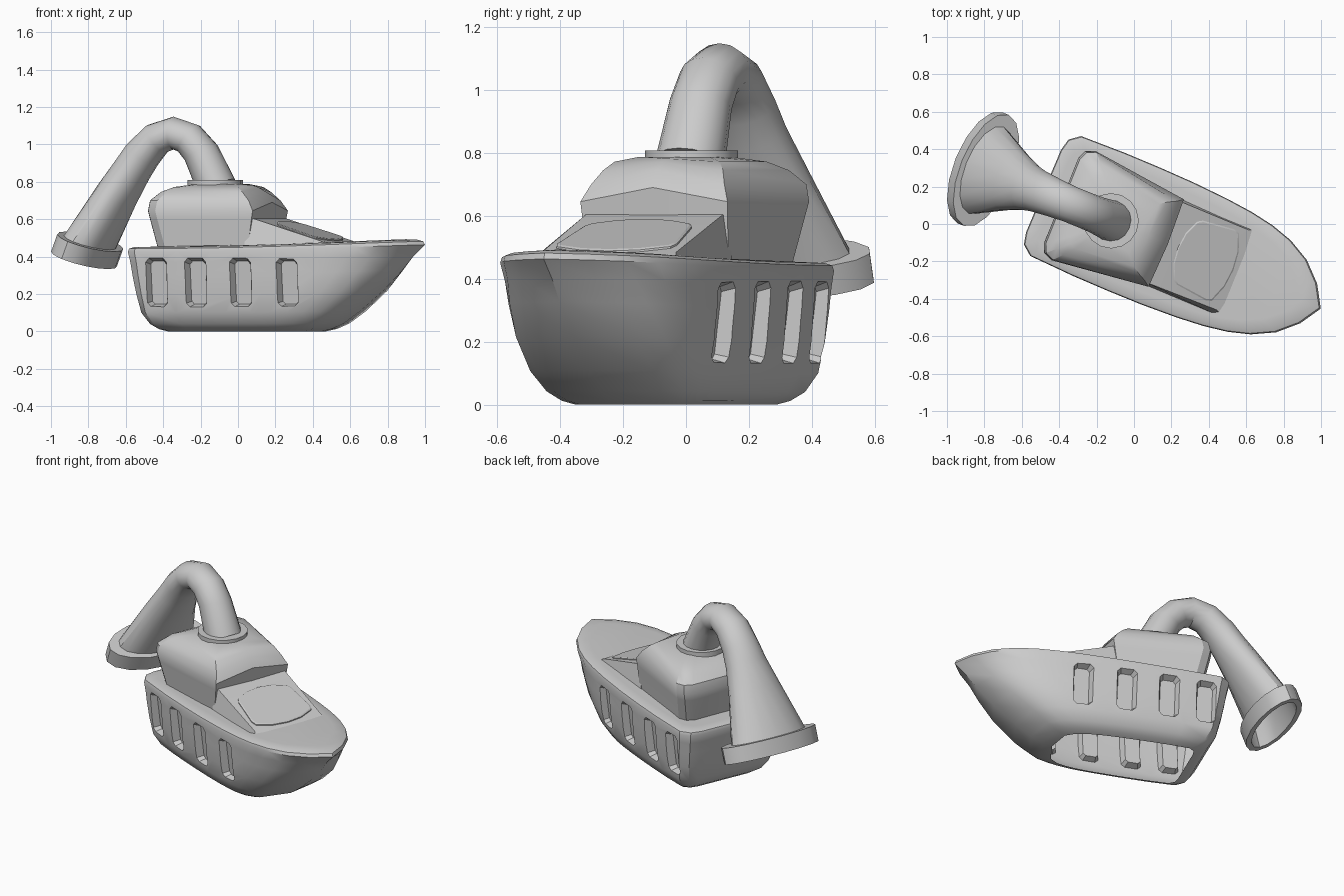
import bpy, bmesh, math
from mathutils import Matrix, Vector

if "Cube" in bpy.data.objects:
    bpy.data.objects.remove(bpy.data.objects["Cube"])

# Parts are built along the boat axis (x = bow, y = side), then turned into place
PLACE = Matrix.Rotation(math.radians(-22), 4, 'Z') @ Matrix.Translation((0, -0.03, 0))
HULL_PLACE = Matrix.Rotation(math.radians(-23), 4, 'Z') @ Matrix.Translation((0.006, -0.026, 0))


def finish(name, bm, angle=32, place=PLACE):
    bmesh.ops.recalc_face_normals(bm, faces=bm.faces[:])
    me = bpy.data.meshes.new(name)
    bm.to_mesh(me)
    bm.free()
    ob = bpy.data.objects.new(name, me)
    bpy.context.collection.objects.link(ob)
    ob.matrix_world = place
    if angle:
        bpy.ops.object.select_all(action='DESELECT')
        ob.select_set(True)
        bpy.context.view_layer.objects.active = ob
        bpy.ops.object.shade_smooth_by_angle(angle=math.radians(angle))
    return ob


def loft(rings, bm=None, caps=(True, True)):
    bm = bm or bmesh.new()
    loops = [[bm.verts.new(p) for p in r] for r in rings]
    n = len(loops[0])
    for a, b in zip(loops, loops[1:]):
        for i in range(n):
            j = (i + 1) % n
            bm.faces.new((a[i], a[j], b[j], b[i]))
    if caps[0]:
        bm.faces.new(loops[0][::-1])
    if caps[1]:
        bm.faces.new(loops[-1])
    return bm


def mirrored(half):
    # half runs from the rear centre to the front centre on the +y side
    return half + [(x, -y, z) for x, y, z in reversed(half[1:-1])]


# Hull: one plan outline, scaled level by level, with a blunter bow lower down
PLAN = [(-.52, 0), (-.52, .24), (-.505, .305), (-.45, .348), (-.2, .357), (0, .358), (.2, .355),
        (.4, .345), (.55, .331), (.68, .309), (.8, .273), (.92, .21), (1.02, .115), (1.09, 0)]


def hull_ring(z, stern, bow, width, power):
    half = []
    for x, y in PLAN:
        f = (x + .52) / 1.61
        k = (y / .358) ** (power if x > 0 else 1)
        half.append((stern + f * (bow - stern), width * k, z * (1 + .09 * f * f)))
    return mirrored(half)


LEVELS = [(0, -.33, .49, .22, .38), (.012, -.37, .55, .255, .38), (.04, -.41, .62, .292, .40),
          (.1, -.45, .715, .324, .43), (.2, -.475, .85, .34, .53), (.3, -.495, .96, .349, .72),
          (.37, -.507, 1.025, .353, .88), (.425, -.52, 1.09, .358, 1), (.442, -.515, 1.08, .354, 1),
          (.450, -.495, 1.045, .334, 1), (.452, -.46, .98, .295, 1)]
hull = finish("hull_solid", loft([hull_ring(*l) for l in LEVELS]), None, HULL_PLACE)

# Side window recesses: tapered octagonal cutters
bm = bmesh.new()


def octagon(cx, w, h, c):
    pts = [(w, h - c), (w - c, h), (c - w, h), (-w, h - c), (-w, c - h), (c - w, -h), (w - c, -h), (w, c - h)]
    return [(cx + x, .26 + z) for x, z in pts]


for cx, inner in ((-.345, .295), (-.115, .30), (.145, .30), (.41, .288)):
    for s in (1, -1):
        u = cx - .012 if s > 0 else cx + .02
        back = [(x, s * (inner + .12 * (z - .26)), z) for x, z in octagon(u, .046, .115, .016)]
        front = [(x, s * .40, z) for x, z in octagon(u, .08, .152, .026)]
        loft([back, front], bm)
cutter = finish("window_cutter", bm, None, HULL_PLACE)
mod = hull.modifiers.new("windows", 'BOOLEAN')
mod.operation, mod.solver, mod.object = 'DIFFERENCE', 'EXACT', cutter
bpy.context.view_layer.update()
bm = bmesh.new()
bm.from_mesh(hull.evaluated_get(bpy.context.evaluated_depsgraph_get()).to_mesh())
# Open underside
bottom = [f for f in bm.faces if f.calc_center_median().z < .002 and abs(f.normal.z) > .9]
bmesh.ops.delete(bm, geom=bottom, context='FACES')
bpy.data.objects.remove(hull)
bpy.data.objects.remove(cutter)
finish("hull", bm, 32, HULL_PLACE)


# Cabin with a peaked visor edge at the front
def cabin_ring(z, rear, front, wr, wf, peak, r):
    return mirrored([(rear, 0, z), (rear, wr - r, z), (rear + r * .3, wr - r * .3, z),
                     (rear + r, wr, z), (front, wf, z), (front + .01, 0, z + peak)])


finish("cabin", loft([
    cabin_ring(.43, -.365, .165, .27, .242, 0, .07),
    cabin_ring(.60, -.40, .190, .305, .249, .02, .07),
    cabin_ring(.645, -.408, .198, .315, .252, .045, .07),
    cabin_ring(.70, -.398, .165, .31, .228, .045, .07),
    cabin_ring(.745, -.35, .12, .265, .205, .025, .06),
    cabin_ring(.772, -.29, .085, .21, .18, .01, .05),
    cabin_ring(.787, -.20, .03, .12, .12, 0, .04)]), 26)


# Sloping windscreen housing in front of the cabin
def slope(x):
    return .605 - .31 * (x - .19)


base = mirrored([(.15, 0, .44), (.15, .25, .44), (.66, .258, .44), (.72, 0, .44)])
top = mirrored([(x, y, slope(x)) for x, y in [(.15, 0), (.15, .235), (.58, .23), (.63, 0)]])
finish("windscreen_housing", loft([base, top]), 20)

# Raised window pane on the slope
PANE = [(.265, 0), (.275, .09), (.31, .17), (.335, .185), (.51, .205), (.54, .195), (.575, .1), (.585, 0)]


def pane_ring(k, h):
    return mirrored([(.425 + (x - .425) * k, y * k, slope(.425 + (x - .425) * k) + h) for x, y in PANE])


finish("windscreen_pane", loft([pane_ring(1, -.01), pane_ring(1, .006), pane_ring(.96, .01)]), 20)


# Bent pipe flaring into a flat oval nozzle
def pipe_ring(x, z, dx, dz, r, rv, n=16):
    d = Vector((dx, 0, dz)).normalized()
    side = Vector((-d.z, 0, d.x))
    c = Vector((x, 0, z))
    return [c + side * r * math.cos(t) + Vector((0, rv * math.sin(t), 0))
            for t in (2 * math.pi * i / n for i in range(n))]


MOUTH = (-.36, -.93)
finish("pipe_and_nozzle", loft([
    pipe_ring(-.11, .77, -.43, .9, .105, .112),
    pipe_ring(-.20, .955, -.45, .9, .096, .10),
    pipe_ring(-.27, 1.03, -.8, .6, .09, .098),
    pipe_ring(-.36, 1.06, -1, 0, .088, .098),
    pipe_ring(-.455, 1.03, -.82, -.57, .09, .105),
    pipe_ring(-.54, .945, -.6, -.8, .098, .114),
    pipe_ring(-.60, .86, -.54, -.84, .10, .128),
    pipe_ring(-.69, .725, -.52, -.85, .108, .168),
    pipe_ring(-.84, .48, *MOUTH, .122, .25),
    pipe_ring(-.84, .48, *MOUTH, .150, .32),
    pipe_ring(-.876, .387, *MOUTH, .150, .32),
    pipe_ring(-.876, .387, *MOUTH, .115, .275),
    pipe_ring(-.84, .48, *MOUTH, .115, .245),
    pipe_ring(-.69, .725, -.52, -.85, .098, .155)]), 35)

# Collar where the pipe meets the roof
finish("pipe_collar", loft([pipe_ring(-.12, z, 0, 1, r, r) for z, r in
                            ((.765, .148), (.808, .148))]), 40)
